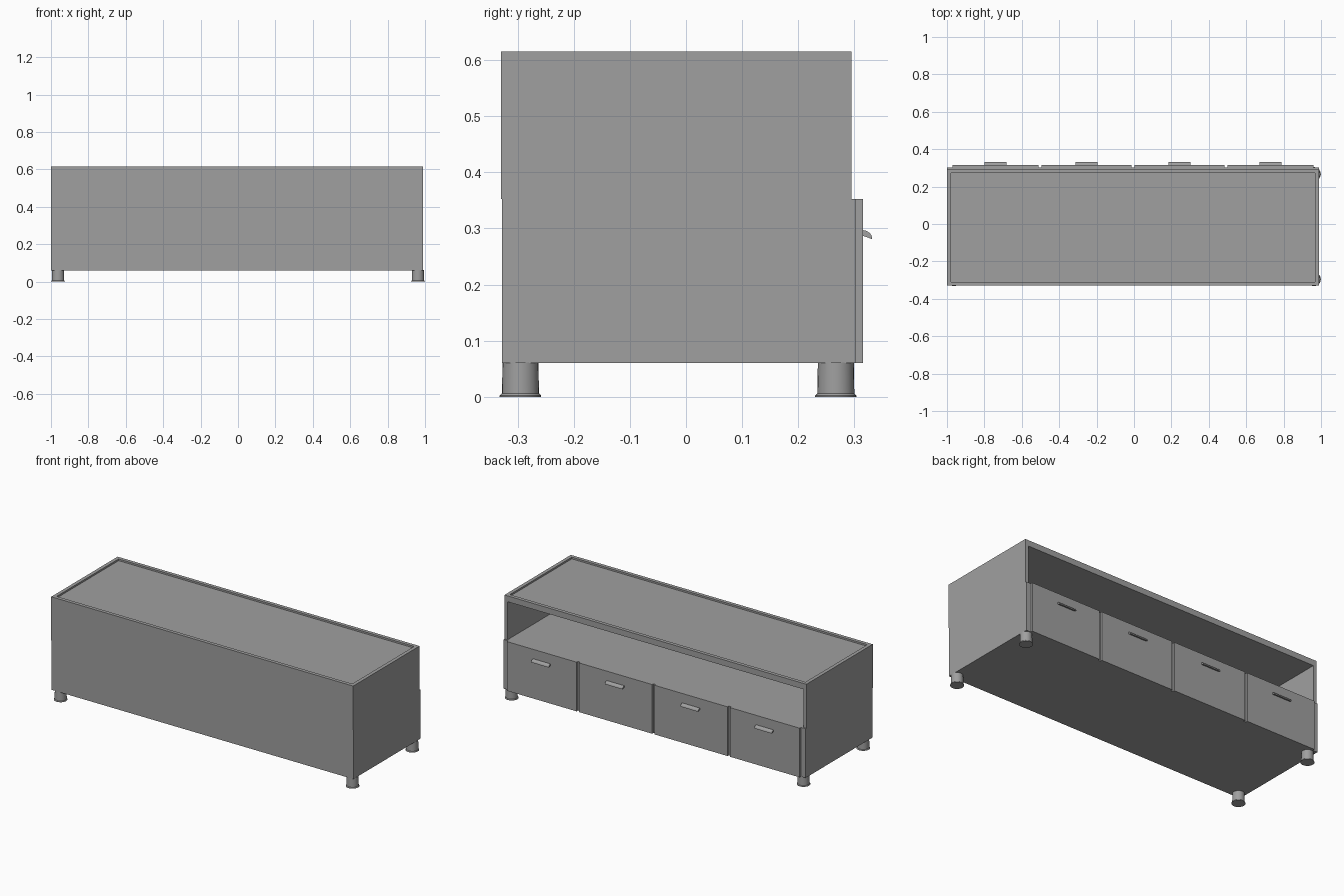
import bpy
import bmesh
from math import cos, sin, pi

cube = bpy.data.objects.get("Cube")
if cube:
    bpy.data.objects.remove(cube, do_unlink=True)

grey = bpy.data.materials.new("plain grey")
grey.use_nodes = True
colour = (0.35, 0.35, 0.35, 1)
grey.diffuse_color = colour
grey.node_tree.nodes["Principled BSDF"].inputs["Base Color"].default_value = colour


def finish(name, bm):
    bmesh.ops.recalc_face_normals(bm, faces=bm.faces)
    mesh = bpy.data.meshes.new(name)
    bm.to_mesh(mesh)
    bm.free()
    mesh.materials.append(grey)
    obj = bpy.data.objects.new(name, mesh)
    bpy.context.collection.objects.link(obj)
    return obj


def box(name, x, y, z):
    bm = bmesh.new()
    bmesh.ops.create_cube(bm, size=1)
    for v in bm.verts:
        for i, (lo, hi) in enumerate((x, y, z)):
            v.co[i] = hi if v.co[i] > 0 else lo
    return finish(name, bm)


# Main dimensions
LEFT, RIGHT = -1.0, 0.99
MID = (LEFT + RIGHT) / 2
BACK, TOP_EDGE, CASE_EDGE, DRAWER_FACE = -0.33, 0.295, 0.303, 0.315
BASE, SHELF, TOP = 0.06, 0.353, 0.615
THICK, RIM, SLAB = 0.02, 0.03, 0.035

# Lower case: base, shelf, long panel, sides and dividers
inner = (LEFT + RIM, RIGHT - RIM)
box("base_board", inner, (BACK + 0.002, CASE_EDGE), (BASE, BASE + THICK))
box("shelf", inner, (BACK + THICK, CASE_EDGE), (SHELF - THICK, SHELF))
box("lower_long_panel", inner, (BACK + 0.002, BACK + THICK), (BASE + THICK, SHELF))
for name, x in (("right", (LEFT, LEFT + RIM)), ("left", (RIGHT - RIM, RIGHT))):
    box(name + "_lower_side", x, (BACK + 0.002, CASE_EDGE), (BASE, SHELF))
for i in (-1, 0, 1):
    x = MID + i * 0.4975
    box("divider", (x - 0.01, x + 0.01), (BACK + THICK, CASE_EDGE),
        (BASE + THICK, SHELF - THICK))

# Upper case, open above the drawers
box("upper_long_panel", (LEFT, RIGHT), (BACK, BACK + THICK), (SHELF, TOP - SLAB))
for name, x in (("right", (LEFT, LEFT + THICK)), ("left", (RIGHT - THICK, RIGHT))):
    box(name + "_upper_side", x, (BACK + THICK, TOP_EDGE), (SHELF, TOP - SLAB))

# Top slab with a shallow sunken panel inside a rim
top = box("top_board", (LEFT, RIGHT), (BACK, TOP_EDGE), (TOP - SLAB, TOP))
bm = bmesh.new()
bm.from_mesh(top.data)
face = max(bm.faces, key=lambda f: f.calc_center_median().z)
bmesh.ops.inset_region(bm, faces=[face], thickness=RIM)
lowered = bmesh.ops.extrude_discrete_faces(bm, faces=[face])["faces"]
bmesh.ops.translate(bm, vec=(0, 0, -0.01), verts=lowered[0].verts)
bm.to_mesh(top.data)
bm.free()

# Drawer fronts, each with a curved lip handle
width = 0.4975
for i in range(4):
    centre = MID + (i - 1.5) * width
    lo = centre - width / 2 + (0.03 if i == 0 else 0.008)
    hi = centre + width / 2 - (0.03 if i == 3 else 0.008)
    box("drawer_front", (lo, hi), (CASE_EDGE, DRAWER_FACE), (BASE, SHELF))

    outer = [(DRAWER_FACE + 0.017 * sin(a), 0.281 + 0.016 * cos(a))
             for a in (k * pi / 12 for k in range(7))]
    profile = outer + [(DRAWER_FACE, 0.287)]
    bm = bmesh.new()
    handle_mid = (lo + hi) / 2
    end = bm.faces.new([bm.verts.new((handle_mid - 0.058, y, z)) for y, z in profile])
    new = bmesh.ops.extrude_face_region(bm, geom=[end])["geom"]
    bmesh.ops.translate(bm, vec=(0.116, 0, 0),
                        verts=[g for g in new if isinstance(g, bmesh.types.BMVert)])
    finish("drawer_handle", bm)

# Round feet with a flared bottom edge
foot_profile = [(0.037, 0), (0.037, 0.002), (0.033, 0.006), (0.032, BASE + 0.001)]
for x in (-0.962, 0.962):
    for y in (-0.295, 0.267):
        bm = bmesh.new()
        rings = [[bm.verts.new((x + r * cos(2 * pi * k / 24), y + r * sin(2 * pi * k / 24), z))
                  for k in range(24)] for r, z in foot_profile]
        for a, b in zip(rings, rings[1:]):
            for k in range(24):
                n = (k + 1) % 24
                bm.faces.new((a[k], a[n], b[n], b[k]))
        bm.faces.new(rings[0])
        bm.faces.new(rings[-1])
        foot = finish("foot", bm)
        bpy.ops.object.select_all(action="DESELECT")
        foot.select_set(True)
        bpy.context.view_layer.objects.active = foot
        bpy.ops.object.shade_smooth_by_angle()
